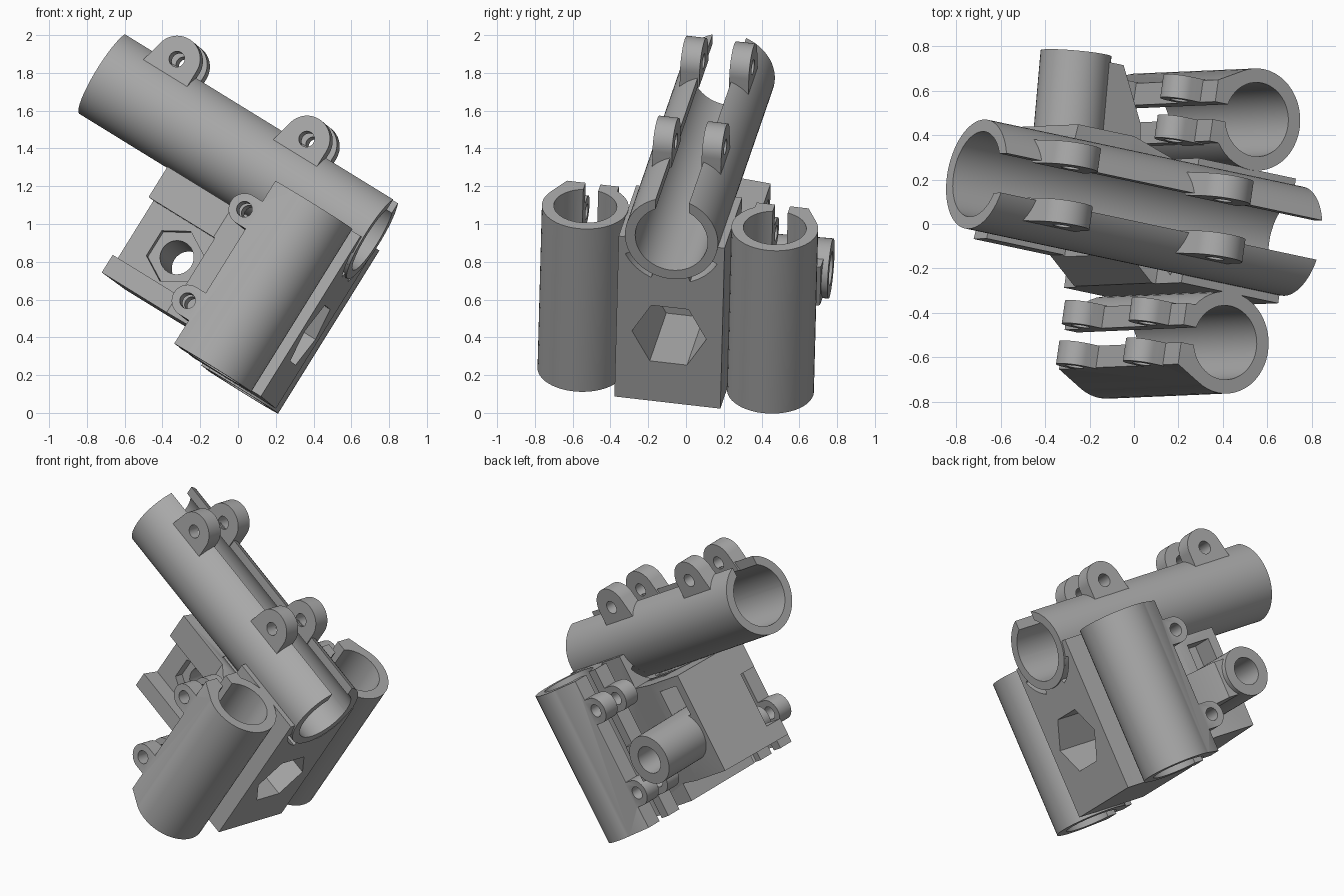
import bpy, bmesh
from math import sin, cos, radians
from mathutils import Vector, Matrix

if "Cube" in bpy.data.objects:
    bpy.data.objects.remove(bpy.data.objects["Cube"])

# Tilted working frame: a = along main tube, b = across, c = along side tubes
T = Vector((0.838, -0.178, -0.516)).normalized()
V = Vector((0.54, 0.02, 0.84))
V = (V - T * V.dot(T)).normalized()
N = V.cross(T)
FRAME = Matrix((T, N, V)).transposed().to_4x4()
FRAME.translation = Vector((0, 0, 1)) + N * 0.032

grey = bpy.data.materials.new("plain grey")
grey.use_nodes = True
COLOUR = (0.4, 0.4, 0.4, 1)
grey.diffuse_color = COLOUR
grey.node_tree.nodes["Principled BSDF"].inputs["Base Color"].default_value = COLOUR


def prism(name, axis, profile, lo, hi):
    """Extrude a closed profile along axis 0, 1 or 2 of the frame."""
    bm = bmesh.new()
    rings = []
    for h in (lo, hi):
        ring = []
        for u, w in profile:
            p = [0, 0, 0]
            p[axis], p[(axis + 1) % 3], p[(axis + 2) % 3] = h, u, w
            ring.append(bm.verts.new(p))
        rings.append(ring)
    bm.faces.new(rings[0])
    bm.faces.new(rings[1])
    for i in range(len(profile)):
        j = (i + 1) % len(profile)
        bm.faces.new((rings[0][i], rings[0][j], rings[1][j], rings[1][i]))
    bmesh.ops.recalc_face_normals(bm, faces=bm.faces)
    mesh = bpy.data.meshes.new(name)
    bm.to_mesh(mesh)
    bm.free()
    mesh.materials.append(grey)
    obj = bpy.data.objects.new(name, mesh)
    obj.matrix_world = FRAME
    bpy.context.collection.objects.link(obj)
    return obj


def arc(u, w, r, start=0, end=360, n=48):
    last = n if end - start == 360 else n - 1
    angles = [radians(start + (end - start) * i / last) for i in range(n)]
    return [(u + r * cos(t), w + r * sin(t)) for t in angles]


def rect(u0, u1, w0, w1):
    return [(u0, w0), (u1, w0), (u1, w1), (u0, w1)]


def combine(obj, others, operation):
    for other in others:
        mod = obj.modifiers.new("combine", 'BOOLEAN')
        mod.operation, mod.solver, mod.object = operation, 'EXACT', other
        other.hide_render = True


def cut(obj, *others):
    combine(obj, others, 'DIFFERENCE')


def join(obj, *others):
    combine(obj, others, 'UNION')


# Main slotted tube
AXIS_C, R_OUT, R_IN = 0.307, 0.25, 0.195
main_bore = prism("main_bore", 0, arc(0, AXIS_C, R_IN), -1.3, 0.9)
main_slot = prism("main_slot", 0, rect(-0.09, 0.09, AXIS_C, 0.8), -1.3, 0.9)
main_tube = prism("main_tube", 0, arc(0, AXIS_C, R_OUT, n=64), -1.045, 0.65)
cut(main_tube, main_bore, main_slot)

# Clamp ears on the main tube
for end, a in (("upper", -0.72), ("lower", 0.10)):
    for side, s in (("front", -1), ("back", 1)):
        outline = arc(a, 0.57, 0.125, 0, 165, 24) + [(a - 0.165, 0.42), (a + 0.125, 0.42)]
        b0, b1 = sorted((s * 0.08, s * 0.185))
        ear = prism(f"main_ear_{end}_{side}", 1, [(c, x) for x, c in outline], b0, b1)
        hole = prism("ear_hole", 1, arc(0.57, a, 0.042, n=24), -0.6, 0.6)
        cut(ear, main_bore, hole)

# Central block with a cradle for the main tube and a hexagonal pocket
block = prism("central_block", 1, rect(-0.72, 0.28, 0.12, 0.64), -0.285, 0.285)
tail = prism("tail_shape", 2, [(0.14, -0.285), (0.1, -0.285), (-0.05, -0.17), (-0.46, -0.17),
                               (-0.4, 0.35), (-0.1, 0.35), (0.14, 0.28)], -0.6, 0.06)
join(block, tail)
cut(block, main_bore, prism("cradle_cut", 0, rect(-0.22, 0.22, AXIS_C, 0.6), -0.1, 0.9))
cut(block, prism("hex_pocket", 0, arc(0, -0.3, 0.2, n=6), 0.15, 0.9))
for start in (208, 292):
    slit = arc(0, AXIS_C, 0.25, start, start + 40, 16)
    slit += arc(0, AXIS_C, 0.28, start, start + 40, 16)[::-1]
    cut(block, prism("cradle_slit", 0, slit, -0.1, 0.9))

# Front recess in the tail, with a nut seat and a bolt hole
BOLT_C, BOLT_A = -0.32, -0.19
cut(block, prism("recess", 2, rect(-0.6, -0.04, -0.5, -0.06), -0.49, -0.13))
cut(block, prism("nut_seat", 1, arc(BOLT_C, BOLT_A, 0.155, n=6), -0.2, 0.0))
bolt_hole = prism("bolt_hole", 1, arc(BOLT_C, BOLT_A, 0.09, n=32), -0.5, 1.0)
cut(block, bolt_hole)

# Shallow pocket on the back of the tail
cut(block, prism("back_pocket", 1, rect(-0.2, 0.0, -0.34, -0.17), 0.2, 0.5))

# Boss and its web at the back, leaning slightly towards the tail
lean = Matrix.Translation((BOLT_A, 0, BOLT_C)) @ Matrix.Rotation(radians(3.5), 4, 'Z') \
    @ Matrix.Translation((-BOLT_A, 0, -BOLT_C))
boss = prism("bolt_boss", 1, arc(BOLT_C, BOLT_A, 0.16), 0.1, 0.715)
web = prism("boss_web", 2, [(-0.2, 0.2), (0.12, 0.2), (0.08, 0.45), (-0.05, 0.69), (-0.2, 0.69)],
            BOLT_C - 0.12, BOLT_C + 0.12)
for part in (boss, bolt_hole):
    part.matrix_world = FRAME @ lean
cut(boss, bolt_hole)
cut(web, bolt_hole)

# Side tubes with slotted jaws and ears; the outer jaw runs tangent to the tube
SIDE_A, LOW, HIGH = 0.39, -0.73, 0.285
for side, s in (("front", -1), ("back", 1)):
    b = s * 0.51
    tube = prism(f"side_tube_{side}", 2, arc(SIDE_A, b, 0.23), LOW, HIGH)
    bore = prism("side_bore", 2, arc(SIDE_A, b, 0.167), -1, 0.6)
    slot = prism("side_slot", 2, rect(-0.3, SIDE_A, b - 0.04, b + 0.04), -1, 0.6)
    jaws = [(0.16, b - s * 0.14), (SIDE_A, b - s * 0.14), (SIDE_A, b + s * 0.204),
            (0.284, b + s * 0.204), (0.16, b + s * 0.14)]
    join(tube, prism("jaws", 2, jaws, LOW, HIGH))
    for c in (0.07, -0.5):
        outline = arc(c, 0.1, 0.085, 180, 360, 24) + [(c + 0.085, 0.3), (c - 0.085, 0.3)]
        join(tube, prism("ear", 1, outline, b - 0.145, b + 0.145))
        cut(tube, prism("ear_hole", 1, arc(c, 0.1, 0.042, n=24), b - 0.3, b + 0.3))
    cut(tube, bore, slot)

# Bake the cuts, drop the cutters and smooth the round faces
bpy.context.view_layer.update()
graph = bpy.context.evaluated_depsgraph_get()
parts = [o for o in bpy.context.scene.objects if o.type == 'MESH' and not o.hide_render]
baked = [(o, bpy.data.meshes.new_from_object(o.evaluated_get(graph))) for o in parts]
for o, mesh in baked:
    o.modifiers.clear()
    o.data = mesh
for o in [o for o in bpy.context.scene.objects if o.type == 'MESH' and o.hide_render]:
    bpy.data.objects.remove(o)
bpy.ops.object.select_all(action='DESELECT')
for o in parts:
    o.select_set(True)
bpy.context.view_layer.objects.active = parts[0]
bpy.ops.object.shade_smooth_by_angle(angle=radians(30))
